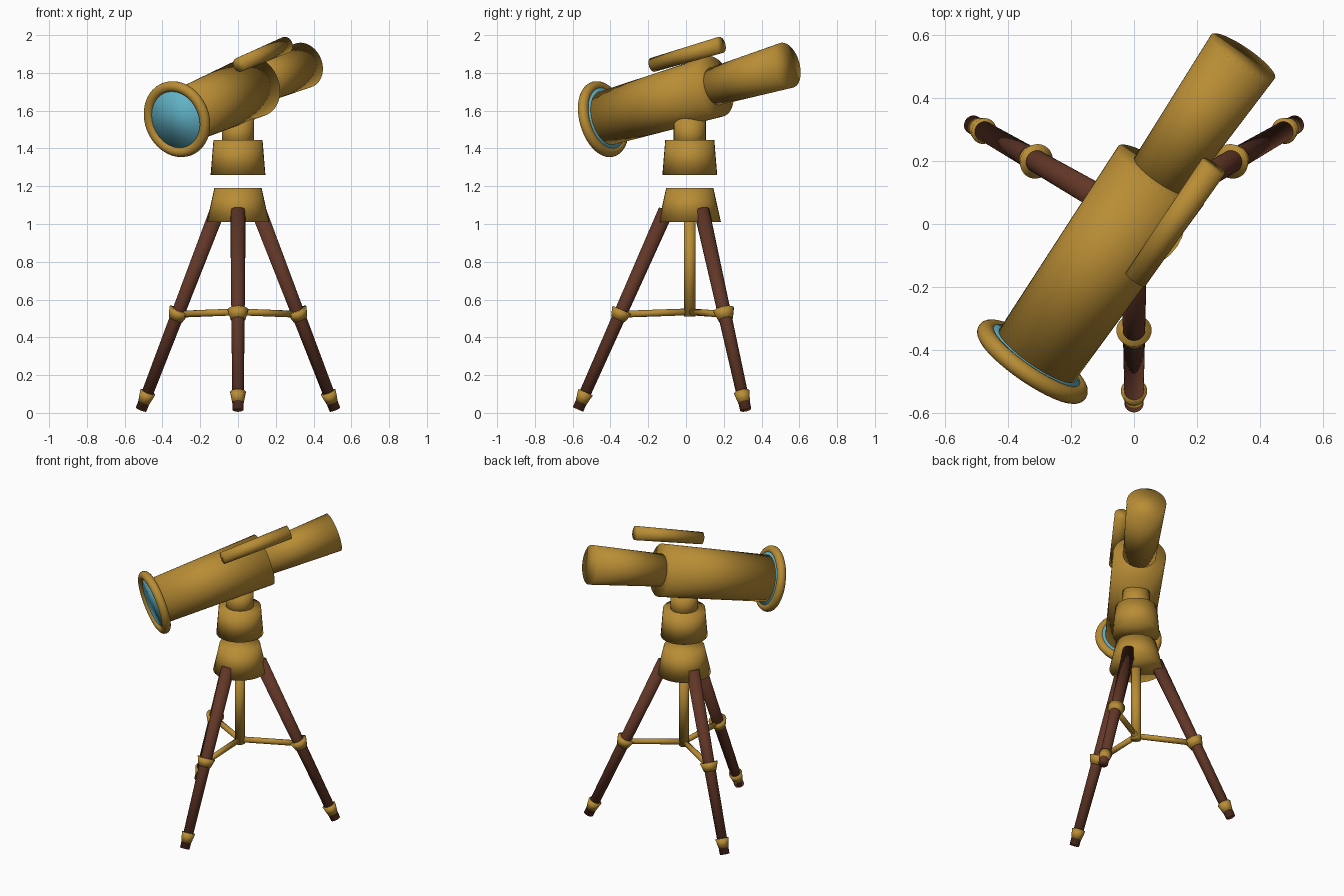
import bpy
import math
from mathutils import Vector

if "Cube" in bpy.data.objects:
    bpy.data.objects.remove(bpy.data.objects["Cube"])


def material(name, rgb):
    m = bpy.data.materials.new(name)
    m.diffuse_color = (*rgb, 1)
    m.use_nodes = True
    m.node_tree.nodes["Principled BSDF"].inputs["Base Color"].default_value = m.diffuse_color
    return m


BRASS = material("brass", (0.48, 0.265, 0.035))
WOOD = material("dark_wood", (0.12, 0.037, 0.02))
GLASS = material("blue_glass", (0.12, 0.45, 0.57))


def finish(name, mat):
    ob = bpy.context.object
    ob.name = name
    ob.data.materials.append(mat)
    bpy.ops.object.shade_smooth()
    return ob


def rod(name, a, b, r1, r2, mat, sides=32):
    """Tapered cylinder from point a (radius r1) to point b (radius r2)."""
    a, b = Vector(a), Vector(b)
    bpy.ops.mesh.primitive_cone_add(vertices=sides, radius1=r1, radius2=r2,
                                    depth=(b - a).length, location=(a + b) / 2)
    ob = finish(name, mat)
    ob.rotation_mode = 'QUATERNION'
    ob.rotation_quaternion = (b - a).to_track_quat('Z', 'Y')
    return ob


CY = 0.02  # y of the tripod axis

# Stand: hub, swivel head, neck and centre rod
rod("tripod_hub", (0, CY, 1.01), (0, CY, 1.19), 0.165, 0.125, BRASS)
rod("swivel_head", (0, CY, 1.26), (0, CY, 1.445), 0.145, 0.13, BRASS)
rod("neck", (0, CY, 1.40), (0, CY, 1.56), 0.085, 0.085, BRASS)
rod("centre_rod", (0, CY, 0.51), (0, CY, 1.05), 0.031, 0.031, BRASS)

# Three legs, each with a knee collar, a foot collar and a brace
for i in range(3):
    ang = math.radians(-90 + 120 * i)
    out = Vector((math.cos(ang), math.sin(ang), 0))
    base = Vector((0, CY, 0))
    foot = base + out * 0.592 + Vector((0, 0, 0.018))
    top = base + out * 0.125 + Vector((0, 0, 1.072))
    axis = (top - foot).normalized()

    def on_leg(z):
        return foot + axis * ((z - foot.z) / axis.z)

    rod("leg", foot, top, 0.03, 0.041, WOOD)
    rod("knee_collar", on_leg(0.495), on_leg(0.545), 0.039, 0.056, BRASS)
    rod("foot_collar", on_leg(0.055), on_leg(0.11), 0.031, 0.042, BRASS)
    rod("brace", base + Vector((0, 0, 0.535)), on_leg(0.522), 0.018, 0.018, BRASS, 16)

# Telescope frame: fwd runs from the lens to the eyepiece
az, el = math.radians(55.4), math.radians(13.6)
fwd = Vector((math.cos(az) * math.cos(el), math.sin(az) * math.cos(el), math.sin(el)))
side = Vector((math.sin(az), -math.cos(az), 0))
up = side.cross(fwd)
origin = Vector((-0.323, -0.438, 1.555))


def at(along, s=0.0, u=0.0):
    return origin + fwd * along + side * s + up * u


rod("main_tube", at(0.02), at(0.74), 0.145, 0.165, BRASS, 48)
rod("eyepiece_tube", at(0.70), at(1.214), 0.10, 0.123, BRASS, 48)
rod("finder_scope", at(0.458, 0.121, 0.185), at(0.909, 0.121, 0.185), 0.038, 0.044, BRASS)
rod("lens", at(-0.012), at(0.025), 0.165, 0.165, GLASS, 48)

# Rim around the lens
bpy.ops.mesh.primitive_torus_add(major_radius=0.178, minor_radius=0.028,
                                 major_segments=48, minor_segments=16, location=origin)
rim = finish("lens_rim", BRASS)
rim.rotation_mode = 'QUATERNION'
rim.rotation_quaternion = fwd.to_track_quat('Z', 'Y')
